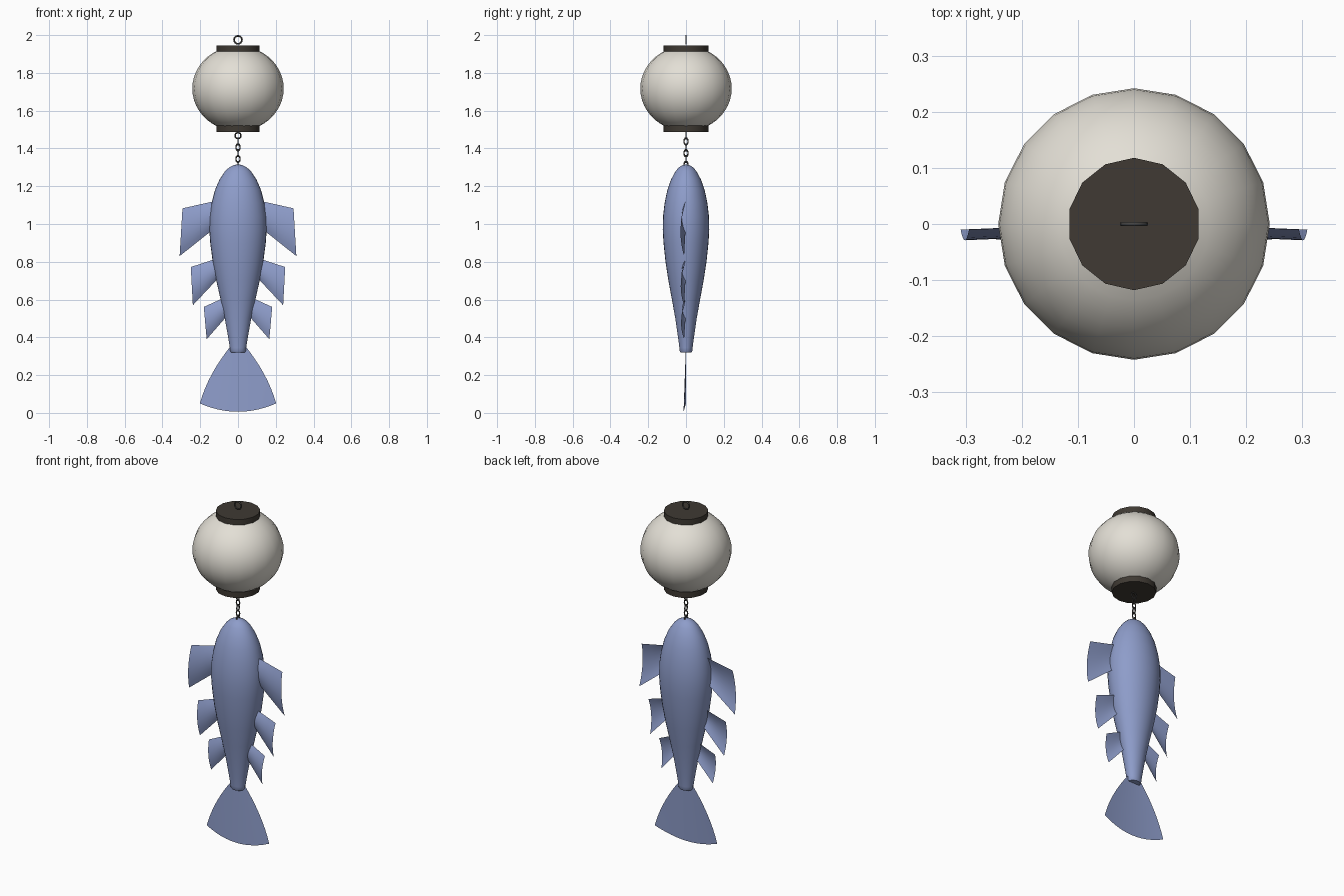
import bpy, math

if "Cube" in bpy.data.objects:
    bpy.data.objects.remove(bpy.data.objects["Cube"])


def material(name, rgb):
    m = bpy.data.materials.new(name)
    m.diffuse_color = (*rgb, 1)
    m.use_nodes = True
    m.node_tree.nodes["Principled BSDF"].inputs["Base Color"].default_value = m.diffuse_color
    return m


CREAM = material("cream paper", (0.77, 0.74, 0.67))
BROWN = material("dark wood", (0.05, 0.042, 0.033))
METAL = material("dark metal", (0.06, 0.058, 0.055))
BLUE = material("blue cloth", (0.27, 0.335, 0.59))


def mesh_object(name, verts, faces, mat):
    me = bpy.data.meshes.new(name)
    me.from_pydata(verts, [], faces)
    me.materials.append(mat)
    ob = bpy.data.objects.new(name, me)
    bpy.context.collection.objects.link(ob)
    bpy.context.view_layer.objects.active = ob
    bpy.ops.object.select_all(action='DESELECT')
    ob.select_set(True)
    bpy.ops.object.shade_smooth_by_angle(angle=math.radians(35))
    return ob


def lathe(name, profile, sides, mat, y_scale=1.0, capped=True):
    """Revolve (radius, z) points, listed bottom to top, about the z axis."""
    verts, faces = [], []
    for r, z in profile:
        for k in range(sides):
            a = math.pi / 2 + 2 * math.pi * k / sides
            verts.append((r * math.cos(a), r * math.sin(a) * y_scale, z))
    for i in range(len(profile) - 1):
        for k in range(sides):
            k2 = (k + 1) % sides
            a, b = i * sides, (i + 1) * sides
            faces.append((a + k, a + k2, b + k2, b + k))
    if capped:
        top = (len(profile) - 1) * sides
        faces.append(tuple(reversed(range(sides))))
        faces.append(tuple(range(top, top + sides)))
    return mesh_object(name, verts, faces, mat)


def sheet(name, point, nu, nv, mat):
    """Thin cloth surface from a function of u, v in 0..1."""
    verts = [point(i / nu, j / nv) for j in range(nv + 1) for i in range(nu + 1)]
    w = nu + 1
    faces = [(j * w + i, j * w + i + 1, (j + 1) * w + i + 1, (j + 1) * w + i)
             for j in range(nv) for i in range(nu)]
    return mesh_object(name, verts, faces, mat)


def ring(name, z, radius, wire, turn=0.0, stretch=1.0):
    bpy.ops.mesh.primitive_torus_add(
        location=(0, 0, z), rotation=(math.pi / 2, 0, turn),
        major_radius=radius, minor_radius=wire, major_segments=16, minor_segments=6)
    ob = bpy.context.object
    ob.name = name
    ob.scale = (1, stretch, 1)
    ob.data.materials.append(METAL)
    bpy.ops.object.shade_smooth()


# Paper globe with open ends hidden in the wooden caps
globe = []
for i in range(17):
    a = math.radians(-64 + 8 * i)
    globe.append((0.242 * math.cos(a), 1.717 + 0.225 * math.sin(a)))
lathe("lantern_globe", globe, 20, CREAM, capped=False)
lathe("lantern_top_cap", [(0.118, 1.913), (0.118, 1.946)], 14, BROWN)
lathe("lantern_bottom_cap", [(0.118, 1.487), (0.118, 1.522)], 14, BROWN)

# Hanging ring and chain of alternating links
ring("hanging_ring", 1.975, 0.021, 0.0045)
ring("lower_hook", 1.468, 0.016, 0.004)
for i in range(5):
    ring("chain_link_%d" % (i + 1), 1.437 - 0.031 * i, 0.011, 0.0035,
         turn=math.pi / 2 if i % 2 == 0 else 0, stretch=1.55)

# Fish body, a flattened revolved profile
body = [(0.036, 0.32), (0.041, 0.327), (0.043, 0.345), (0.052, 0.40), (0.070, 0.50),
        (0.092, 0.60), (0.115, 0.70), (0.134, 0.80), (0.147, 0.90), (0.152, 0.97),
        (0.150, 1.04), (0.140, 1.11), (0.122, 1.18), (0.098, 1.235), (0.068, 1.28),
        (0.045, 1.301), (0.022, 1.312), (0.004, 1.315)]
lathe("fish_body", body, 32, BLUE, y_scale=0.81)


# Bowed side fins: corners are inner top, outer top, outer tip, inner bottom
def fin(name, corners, bow, side):
    (ax, az), (bx, bz), (cx, cz), (dx, dz) = corners

    def point(u, v):
        x = (ax * (1 - v) + dx * v) * (1 - u) + (bx * (1 - v) + cx * v) * u
        z = (az * (1 - v) + dz * v) * (1 - u) + (bz * (1 - v) + cz * v) * u
        y = -0.010 * u - bow * 4 * v * (1 - v)
        return (side * x, y, z)
    sheet(name, point, 4, 8, BLUE)


fins = {
    "front_fin": ([(0.07, 1.133), (0.294, 1.083), (0.309, 0.83), (0.07, 1.02)], 0.019),
    "middle_fin": ([(0.06, 0.835), (0.25, 0.772), (0.239, 0.57), (0.06, 0.76)], 0.018),
    "rear_fin": ([(0.04, 0.625), (0.181, 0.561), (0.166, 0.39), (0.03, 0.545)], 0.016),
}
for label, (corners, bow) in fins.items():
    for side, word in ((-1, "left"), (1, "right")):
        fin(word + "_" + label, corners, bow, side)


# Fan-shaped tail
def tail_point(u, v):
    s = 2 * u - 1
    half = 0.03 + 0.172 * v + 0.085 * v * (1 - v)
    z = 0.365 - 0.315 * v - 0.044 * v * (1 - s * s)
    return (s * half, -0.013 * v * (1 - s * s), z)


sheet("tail_fin", tail_point, 12, 8, BLUE)
